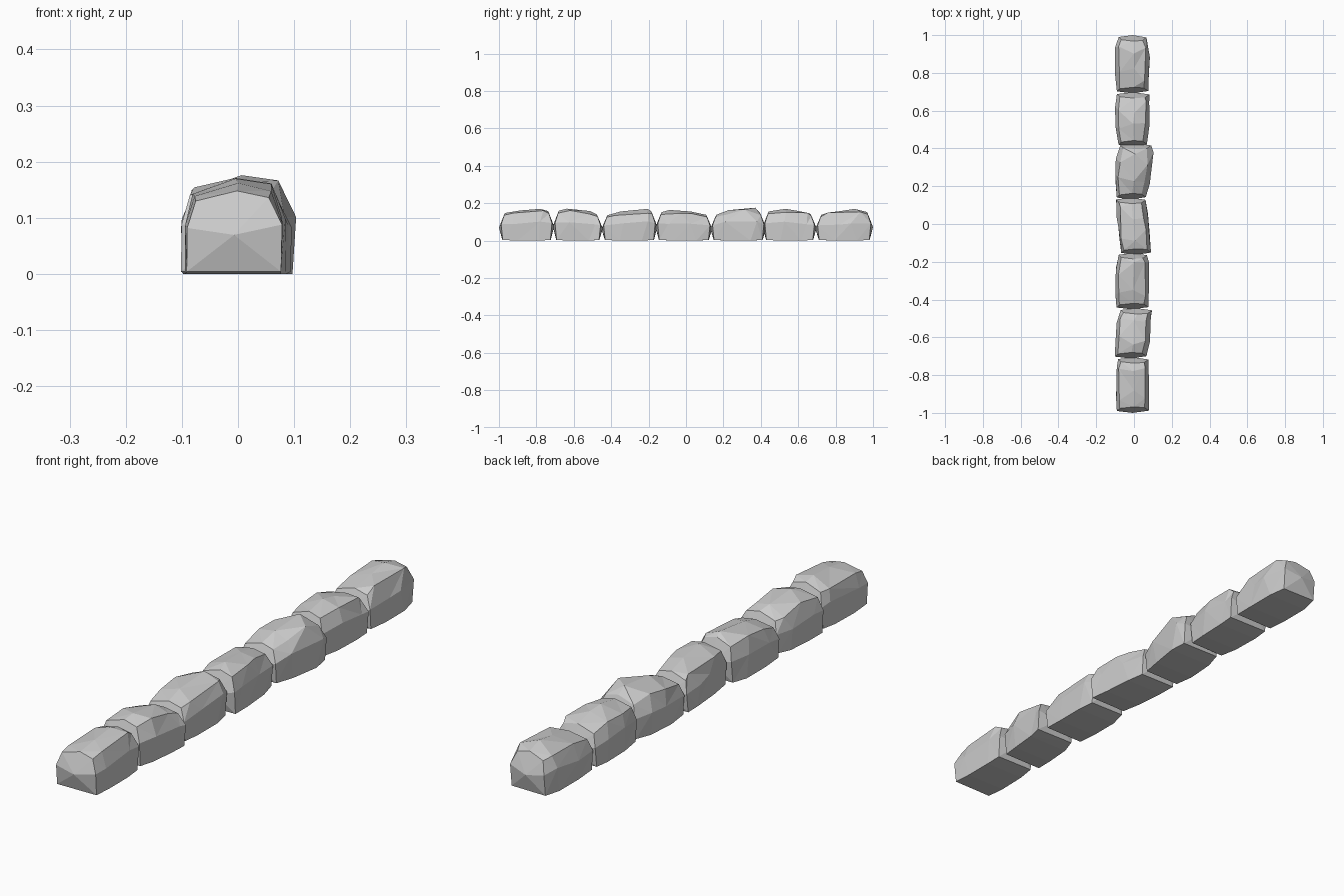
import bpy, bmesh, random
from mathutils import Vector

if "Cube" in bpy.data.objects:
    bpy.data.objects.remove(bpy.data.objects["Cube"])

random.seed(4)

# Half-open cross-section of a stone, left foot over the crown to right foot:
# (x as a share of the half width, z as a share of the height, end inset)
SECTION = [(-0.96, 0.02, 0.012), (-1.0, 0.56, 0.004), (-0.82, 0.88, 0.018),
           (0.05, 1.0, 0.026), (0.72, 0.92, 0.022), (1.0, 0.60, 0.006),
           (0.93, 0.02, 0.014)]

# y start, y end, then four (left x, right x, crown z) stations along the stone
STONES = [
    (-1.00, -0.705, [(-.095, .083, .150), (-.098, .083, .164), (-.095, .083, .172), (-.088, .080, .160)]),
    (-0.712, -0.445, [(-.105, .070, .162), (-.100, .082, .173), (-.092, .092, .160), (-.075, .100, .142)]),
    (-0.452, -0.153, [(-.097, .080, .138), (-.100, .083, .158), (-.100, .083, .172), (-.085, .072, .158)]),
    (-0.163, 0.140, [(-.072, .095, .154), (-.082, .090, .166), (-.092, .080, .158), (-.098, .065, .140)]),
    (0.130, 0.428, [(-.095, .066, .140), (-.102, .085, .165), (-.094, .104, .178), (-.076, .095, .150)]),
    (0.410, 0.698, [(-.086, .072, .158), (-.095, .082, .172), (-.098, .086, .163), (-.095, .087, .145)]),
    (0.692, 1.00, [(-.095, .080, .140), (-.098, .085, .160), (-.098, .085, .172), (-.085, .070, .155)]),
]


def build_stone(name, y0, y1, stations):
    bm = bmesh.new()
    rings = []
    for i, (left, right, top) in enumerate(stations):
        t = (0, 0.33, 0.72, 1)[i]
        end = i in (0, 3)
        mid, half = (left + right) / 2, (right - left) / 2
        ring = []
        for k, (sx, sz, inset) in enumerate(SECTION):
            y = y0 + (y1 - y0) * t
            if end:
                y += inset + 0.006 if i == 0 else -inset - 0.006
            foot = k in (0, 6)
            shrink = 0.95 if end and not foot else 1.0
            x, z = mid + half * sx * shrink, top * sz
            if foot:
                z = 0.006 if end else 0.002
            elif not end:
                # uneven chiselled facets along the body
                x += random.uniform(-0.006, 0.004) * (1 if sx > 0 else -1)
                y += random.uniform(-0.035, 0.035)
                if k != 3:
                    z += random.uniform(-0.010, 0.006)
            ring.append(bm.verts.new((x, y, z)))
        rings.append(ring)

    # skin between neighbouring rings, including the flat underside
    n = len(SECTION)
    for a, b in zip(rings, rings[1:]):
        for k in range(n):
            m = (k + 1) % n
            bm.faces.new((a[k], a[m], b[m], b[k]))
    # slightly domed ends
    for ring, y in ((rings[0], y0), (rings[-1], y1)):
        c = sum((v.co for v in ring), Vector()) / n
        tip = bm.verts.new((c.x, y, c.z - 0.015))
        for k in range(n):
            bm.faces.new((ring[k], ring[(k + 1) % n], tip))
    bmesh.ops.triangulate(bm, faces=bm.faces[:], quad_method='SHORT_EDGE')
    bmesh.ops.recalc_face_normals(bm, faces=bm.faces[:])
    mesh = bpy.data.meshes.new(name)
    bm.to_mesh(mesh)
    bm.free()
    obj = bpy.data.objects.new(name, mesh)
    bpy.context.collection.objects.link(obj)
    for v in mesh.vertices:
        v.co.z = max(0, v.co.z - 0.002)


# Row of edging stones
for i, spec in enumerate(STONES):
    build_stone(f"edging_stone_{i + 1}", *spec)
